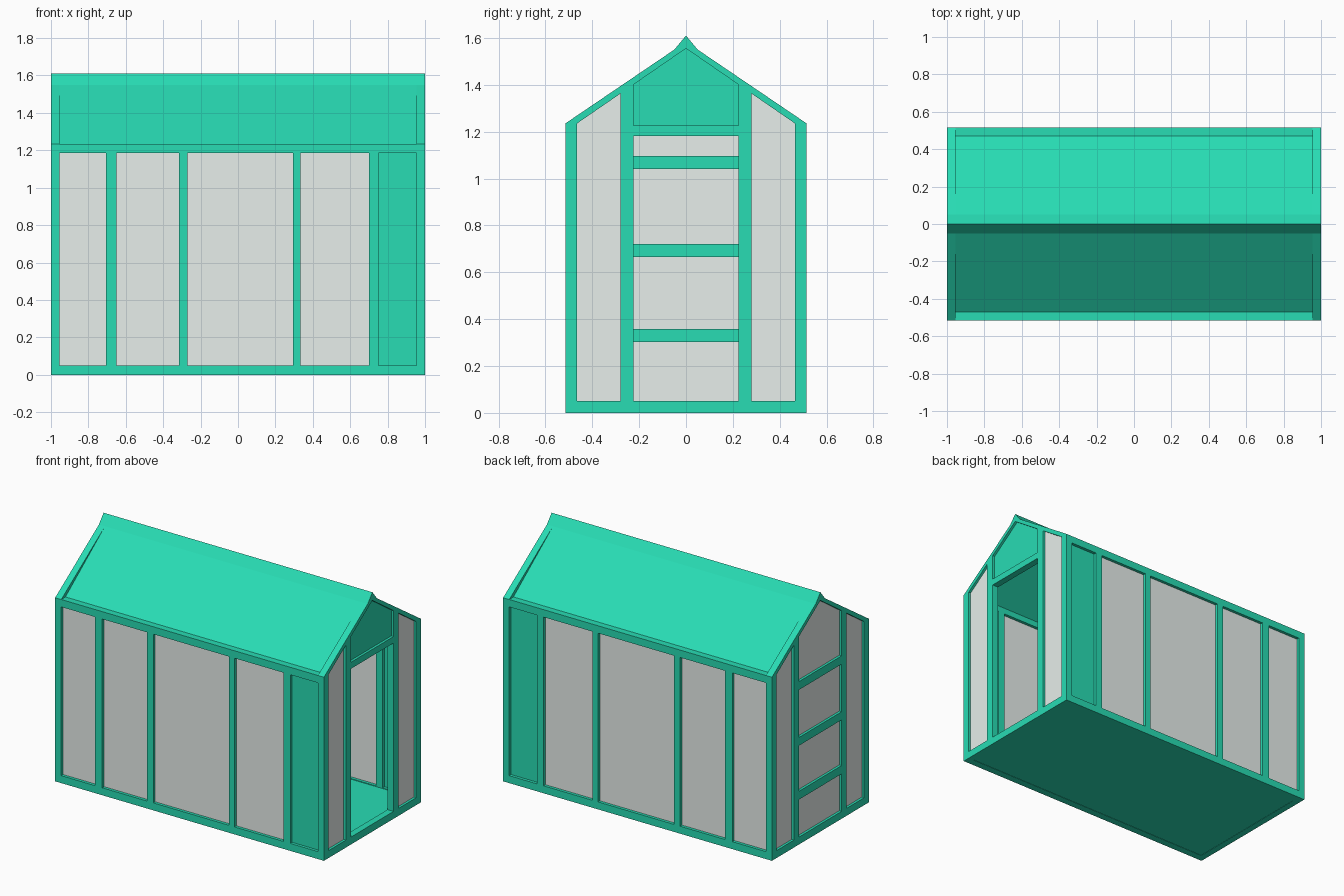
import bpy, bmesh

if "Cube" in bpy.data.objects:
    bpy.data.objects.remove(bpy.data.objects["Cube"])


def material(name, rgb):
    m = bpy.data.materials.new(name)
    m.diffuse_color = (*rgb, 1)
    m.use_nodes = True
    m.node_tree.nodes["Principled BSDF"].inputs["Base Color"].default_value = m.diffuse_color
    return m


GREEN = material("green_paint", (0.021, 0.716, 0.456))
GLASS = material("pale_glass", (0.80, 0.86, 0.83))


def prism(name, profile, x0, x1, mat=GREEN):
    """Extrude a (y, z) profile along x."""
    bm = bmesh.new()
    face = bm.faces.new([bm.verts.new((x0, y, z)) for y, z in profile])
    geo = bmesh.ops.extrude_face_region(bm, geom=[face])["geom"]
    bmesh.ops.translate(bm, vec=(x1 - x0, 0, 0),
                        verts=[v for v in geo if isinstance(v, bmesh.types.BMVert)])
    bmesh.ops.recalc_face_normals(bm, faces=bm.faces)
    mesh = bpy.data.meshes.new(name)
    bm.to_mesh(mesh)
    bm.free()
    mesh.materials.append(mat)
    obj = bpy.data.objects.new(name, mesh)
    bpy.context.collection.objects.link(obj)
    return obj


def box(name, x, y, z, mat=GREEN):
    (y0, y1), (z0, z1) = sorted(y), z
    return prism(name, [(y0, z0), (y1, z0), (y1, z1), (y0, z1)], *x, mat)


W, T = 0.515, 0.05          # half width, frame thickness
INNER, EAVE, APEX = 0.465, 1.235, 1.555
RAIL = 1.185


def under(y):
    """Height of the rafter underside at y."""
    return APEX - (APEX - EAVE) * abs(y) / INNER


# Floor
box("floor", (-0.96, 0.96), (-0.47, 0.47), (0.002, 0.045))

# Long side walls
posts = [(-0.705, -0.65), (-0.315, -0.27), (0.295, 0.335), (0.70, 0.75)]
bays = [(-0.955, -0.705), (-0.65, -0.315), (-0.27, 0.295), (0.335, 0.70), (0.75, 0.955)]
for s, side in ((-1, "front"), (1, "back")):
    yy = (s * W, s * INNER)
    pane_y = (s * 0.495, s * 0.485)
    box(side + "_bottom_rail", (-0.955, 0.955), yy, (0, T))
    box(side + "_top_rail", (-0.955, 0.955), yy, (RAIL, EAVE))
    for x in ((-1, -0.955), (0.955, 1)):
        box(side + "_corner_post", x, yy, (0, EAVE))
    for x in posts:
        box(side + "_wall_post", x, yy, (T, RAIL))
    for x in bays[:-1]:
        box(side + "_window_pane", x, pane_y, (T, RAIL), GLASS)
    box(side + "_solid_panel", bays[-1], pane_y, (T, RAIL))

# Gable ends: sill, rafters, door posts and side panes
rafter = [(W, EAVE), (0.05, 1.55), (0, 1.61), (-0.05, 1.55), (-W, EAVE),
          (-INNER, EAVE), (0, APEX), (INNER, EAVE)]
for e, end in ((-1, "left"), (1, "right")):
    xx = sorted((e * 0.955, e * 1.0))
    px = sorted((e * 0.973, e * 0.983))
    box(end + "_sill", xx, (-INNER, INNER), (0, T))
    prism(end + "_rafters", rafter, *xx)
    for s in (-1, 1):
        def upright(name, a, b, x, mat):
            prism(name, [(s * a, T), (s * b, T), (s * b, under(b)), (s * a, under(a))], *x, mat)
        upright(end + "_door_post", 0.225, 0.28, xx, GREEN)
        upright(end + "_side_pane", 0.28, INNER, px, GLASS)


def gable(z):
    return [(-0.225, z), (0.225, z), (0.225, under(0.225)), (0, APEX), (-0.225, under(0.225))]


# Right end: open doorway with header and solid gable panel
box("door_header", (0.955, 1), (-0.225, 0.225), (1.182, 1.226))
prism("right_gable_panel", gable(1.226), 0.973, 0.983)

# Left end: glazing divided by cross bars
for z in ((0.302, 0.358), (0.665, 0.72), (1.04, 1.096)):
    box("left_cross_bar", (-1, -0.955), (-0.225, 0.225), z)
prism("left_end_glazing", gable(T), -0.983, -0.973, GLASS)

# Roof slopes set down between the rafters, and ridge cap
for s, side in ((-1, "front"), (1, "back")):
    slope = [(0.47, EAVE), (0.05, 1.55), (0, 1.575), (0, 1.545), (0.46, 1.222)]
    prism(side + "_roof_slope", [(s * y, z) for y, z in slope], -0.955, 0.955)
prism("ridge_cap", [(0.05, 1.55), (0, 1.61), (-0.05, 1.55)], -0.955, 0.955)
